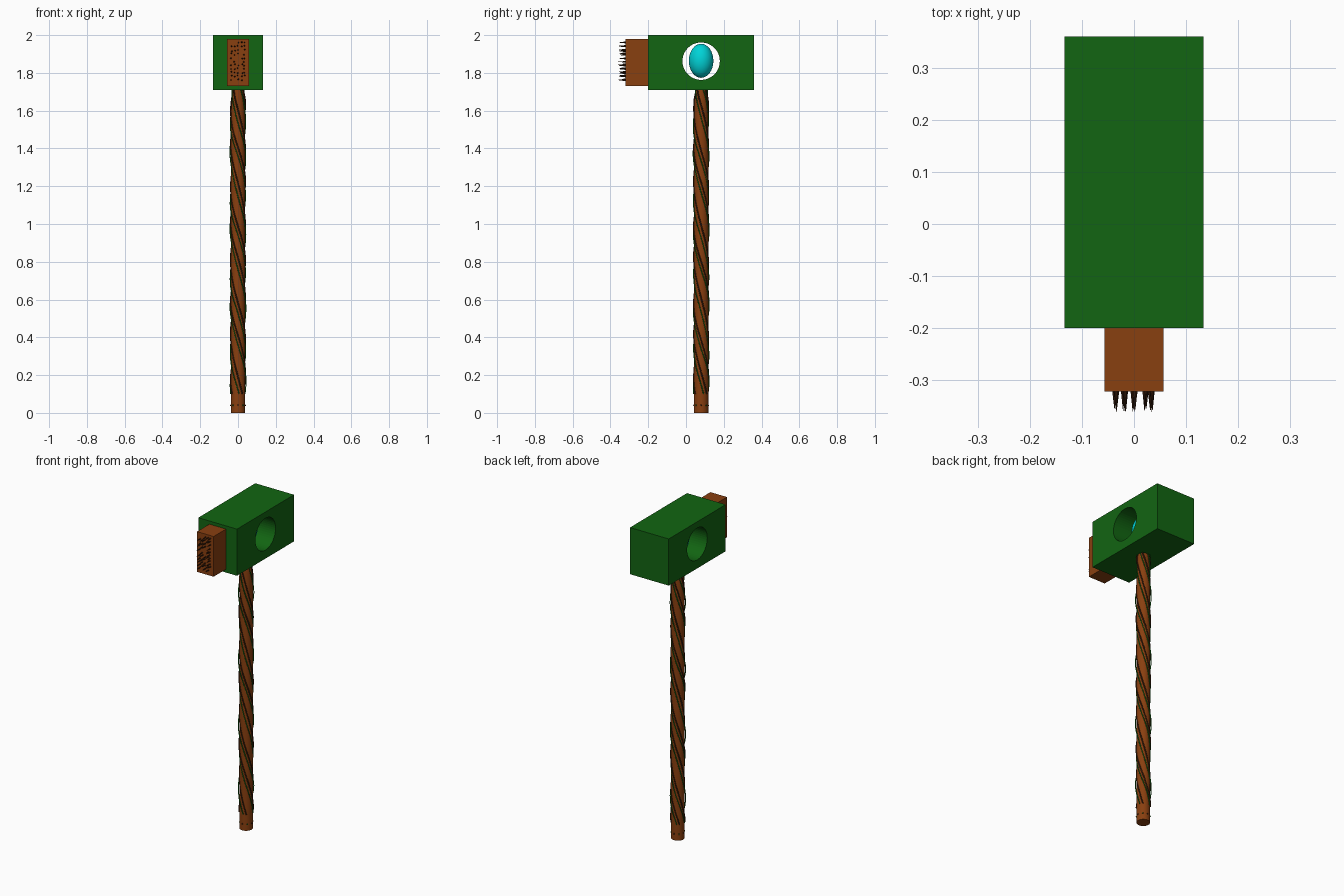
import bpy, math, random

if "Cube" in bpy.data.objects:
    bpy.data.objects.remove(bpy.data.objects["Cube"])

random.seed(4)
CY = 0.08  # y of handle axis, hole and gem


def material(name, rgb):
    m = bpy.data.materials.new(name)
    m.diffuse_color = (*rgb, 1)
    m.use_nodes = True
    m.node_tree.nodes["Principled BSDF"].inputs["Base Color"].default_value = m.diffuse_color
    return m


GREEN = material("green", (0.006, 0.13, 0.006))
BROWN = material("wood", (0.25, 0.05, 0.005))
DARK = material("dark_wood", (0.045, 0.014, 0.004))
CYAN = material("cyan", (0.0, 0.65, 0.68))


def finish(name, mat, smooth=False):
    ob = bpy.context.object
    ob.name = name
    ob.data.materials.append(mat)
    if smooth:
        bpy.ops.object.shade_smooth_by_angle()
    return ob


def box(name, lo, hi, mat):
    bpy.ops.mesh.primitive_cube_add(size=1, location=[(a + b) / 2 for a, b in zip(lo, hi)])
    bpy.context.object.scale = [b - a for a, b in zip(lo, hi)]
    bpy.ops.object.transform_apply(location=False, rotation=False, scale=True)
    return finish(name, mat)


# Hammer head with a round hole through its sides
head = box("hammer_head", (-0.133, -0.2, 1.71), (0.133, 0.36, 2.0), GREEN)
bpy.ops.mesh.primitive_cylinder_add(vertices=48, radius=0.099, depth=0.6,
                                    location=(0, CY, 1.862), rotation=(0, math.pi / 2, 0))
cutter = finish("hole_cutter", GREEN)
cutter.hide_render = True
mod = head.modifiers.new("hole", 'BOOLEAN')
mod.object = cutter
mod.solver = 'EXACT'
bpy.context.view_layer.objects.active = head
bpy.ops.object.modifier_apply(modifier="hole")
bpy.data.objects.remove(cutter)

# Gem floating in the hole
bpy.ops.mesh.primitive_uv_sphere_add(segments=32, ring_count=16, radius=1, location=(0, CY, 1.864))
bpy.context.object.scale = (0.065, 0.065, 0.09)
finish("gem", CYAN, True)

# Striking block
box("striking_block", (-0.057, -0.321, 1.73), (0.057, -0.2, 1.98), BROWN)

# Thin spikes in loose rows on the striking face
spike_no = 0
for row in range(11):
    for x in (-0.035, -0.018, 0.0, 0.023, 0.033):
        if random.random() < 0.2:
            continue
        length = random.uniform(0.032, 0.042)
        z = 1.763 + row * 0.0195 + random.uniform(-0.005, 0.005)
        bpy.ops.mesh.primitive_cone_add(vertices=8, radius1=0.0042, radius2=0, depth=length,
                                        location=(x + random.uniform(-0.003, 0.003), -0.32 - length / 2, z),
                                        rotation=(math.pi / 2, 0, 0))
        spike_no += 1
        finish(f"spike_{spike_no}", DARK)

# Handle, narrowing slightly just below the head
profile = [(0, 0), (0.038, 0), (0.038, 1.5), (0.035, 1.64), (0.03, 1.72), (0, 1.72)]
N = 32
verts = [(r * math.cos(2 * math.pi * k / N), CY + r * math.sin(2 * math.pi * k / N), z)
         for r, z in profile[1:-1] for k in range(N)]
rings = len(profile) - 2
faces = [(i * N + k, i * N + (k + 1) % N, (i + 1) * N + (k + 1) % N, (i + 1) * N + k)
         for i in range(rings - 1) for k in range(N)]
faces += [tuple(range(N - 1, -1, -1)), tuple(range((rings - 1) * N, rings * N))]
mesh = bpy.data.meshes.new("handle")
mesh.from_pydata(verts, [], faces)
handle = bpy.data.objects.new("handle", mesh)
bpy.context.collection.objects.link(handle)
bpy.context.view_layer.objects.active = handle
bpy.ops.object.select_all(action='DESELECT')
handle.select_set(True)
finish("handle", BROWN, True)


# Vines winding up the handle, lifting off it in places
def vine(name, start, mat, thick, turns, lift):
    cu = bpy.data.curves.new(name, 'CURVE')
    cu.dimensions = '3D'
    cu.bevel_depth = thick
    cu.bevel_resolution = 1
    cu.use_fill_caps = True
    n = 70
    sp = cu.splines.new('POLY')
    sp.points.add(n - 1)
    for i, p in enumerate(sp.points):
        t = i / (n - 1)
        z = 0.1 + 1.615 * t
        a = start - 2 * math.pi * turns * t + 0.15 * math.sin(9 * t + start)
        r = 0.0375 + lift * math.sin(math.pi * 4 * t + 2 * start) ** 2
        if t > 0.97:
            r -= 0.006 * (t - 0.97) / 0.03
        p.co = (r * math.cos(a), CY + r * math.sin(a), z, 1)
    cu.materials.append(mat)
    bpy.context.collection.objects.link(bpy.data.objects.new(name, cu))


for k in range(4):
    a = k * math.pi / 2
    vine(f"green_vine_{k + 1}", a + 0.3, GREEN, 0.003, 2.0, 0.006)
    vine(f"dark_vine_{k + 1}", a + 0.75, DARK, 0.004, 2.0, 0.002)

# Small buds near the foot of the handle
for k in range(8):
    a = k * math.pi / 4
    bpy.ops.mesh.primitive_uv_sphere_add(segments=8, ring_count=6, radius=0.004,
                                         location=(0.038 * math.cos(a), CY + 0.038 * math.sin(a), 0.04))
    finish(f"bud_{k + 1}", GREEN if k % 2 else DARK, True)
